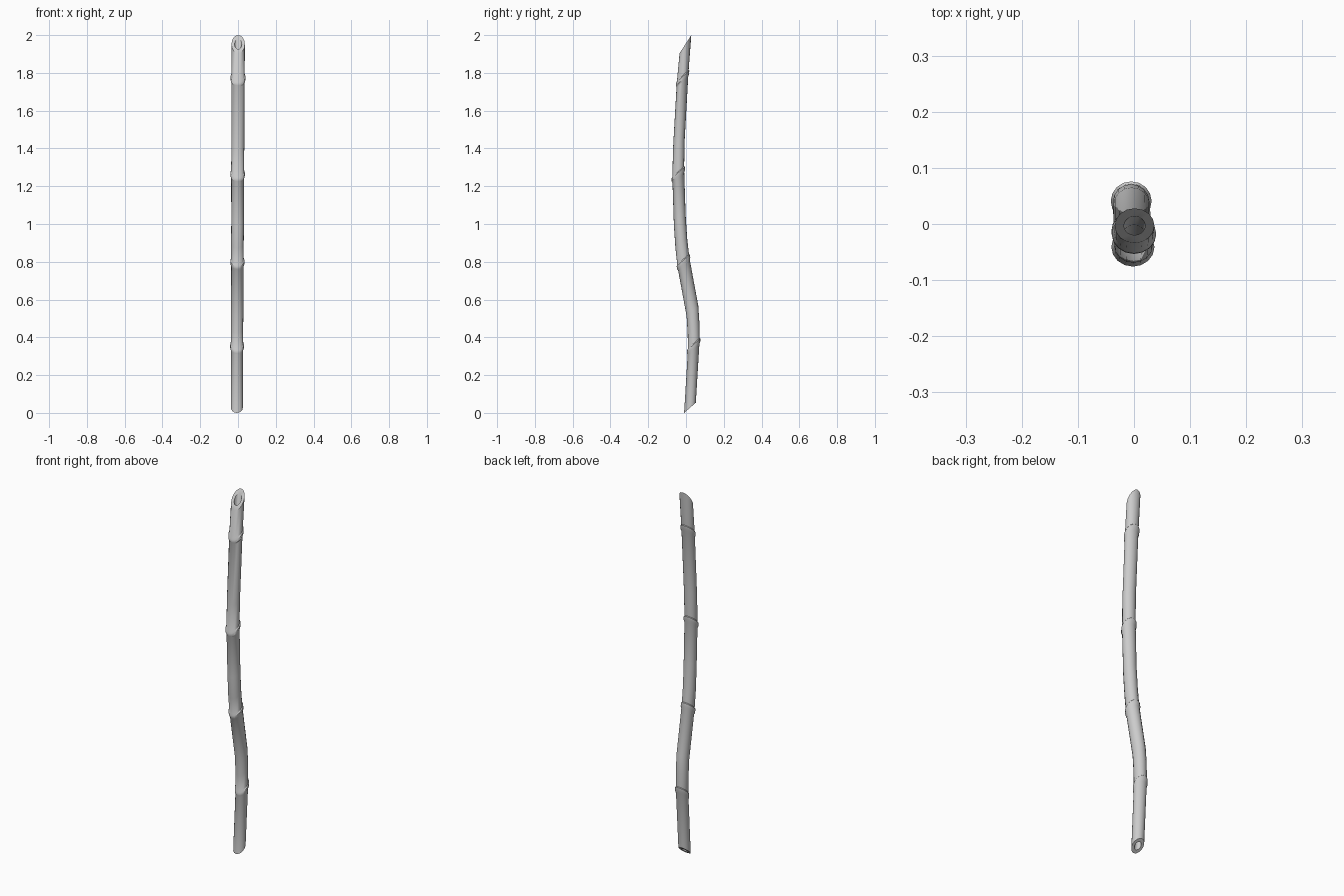
import bpy, bmesh, math

if "Cube" in bpy.data.objects:
    bpy.data.objects.remove(bpy.data.objects["Cube"])

SIDES = 16

# centreline stations: z, x, y, slant of the cross-section
PATH = [
    (0.027, -0.006, 0.021, 0.87),
    (0.355, -0.005, 0.041, 0.90),
    (0.45, -0.005, 0.040, 0.88),
    (0.54, -0.004, 0.034, 0.87),
    (0.80, -0.003, -0.014, 0.87),
    (0.90, -0.003, -0.025, 0.87),
    (1.02, -0.002, -0.033, 0.87),
    (1.265, -0.002, -0.041, 0.88),
    (1.42, -0.001, -0.038, 0.87),
    (1.773, 0.000, -0.018, 0.90),
    (1.952, 0.001, -0.003, 1.55),
]
NODES = [0.355, 0.80, 1.265, 1.773]
# ridge profile: height offset, radius factor
RIDGE = [(-0.02, 1.0), (-0.009, 1.13), (0.007, 1.13), (0.013, 1.0)]


def station(z):
    """Interpolate x, y and slant at height z."""
    for a, b in zip(PATH, PATH[1:]):
        if z <= b[0]:
            break
    t = (z - a[0]) / (b[0] - a[0])
    return [p + (q - p) * t for p, q in zip(a[1:], b[1:])]


def ring(bm, z, factor):
    x, y, slant = station(z)
    rx, ry = (0.0315 + 0.002 * z) * factor, 0.031 * factor
    verts = []
    for i in range(SIDES):
        a = 2 * math.pi * i / SIDES
        dx, dy = rx * math.cos(a), ry * math.sin(a)
        verts.append(bm.verts.new((x + dx, y + dy, z + slant * dy)))
    return verts


bm = bmesh.new()

# outer skin heights, with a raised ridge at each joint
outer = [(p[0], 1.0) for p in PATH if p[0] not in NODES]
outer += [(n + dz, f) for n in NODES for dz, f in RIDGE]
outer.sort()

# hollow bore runs back down from the top to the bottom
bore = [(p[0], 0.54) for p in reversed(PATH)]
rings = [ring(bm, z, f) for z, f in outer + bore]

# bridge all rings in a closed loop: skin, top cut, bore, bottom cut
for a, b in zip(rings, rings[1:] + rings[:1]):
    for i in range(SIDES):
        j = (i + 1) % SIDES
        bm.faces.new((a[i], a[j], b[j], b[i]))
bmesh.ops.recalc_face_normals(bm, faces=bm.faces)

mesh = bpy.data.meshes.new("bamboo_pole")
bm.to_mesh(mesh)
bm.free()
pole = bpy.data.objects.new("bamboo_pole", mesh)
bpy.context.collection.objects.link(pole)

# smooth shading with crisp cuts
bpy.context.view_layer.objects.active = pole
pole.select_set(True)
bpy.ops.object.shade_smooth_by_angle(angle=math.radians(30))
